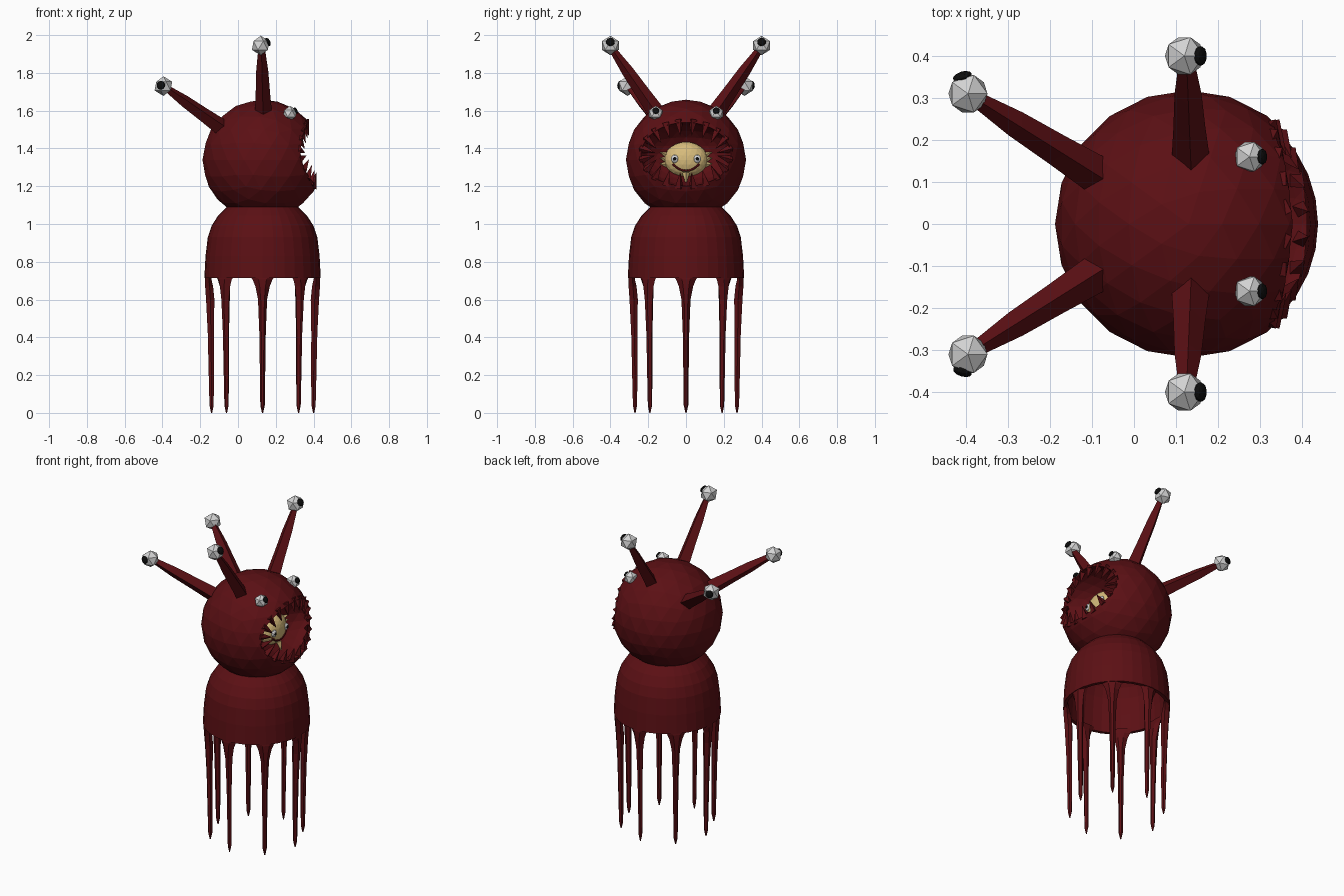
import bpy, bmesh, math
from mathutils import Vector, Matrix

if "Cube" in bpy.data.objects:
    bpy.data.objects.remove(bpy.data.objects["Cube"])

CX, HZ, HR = 0.13, 1.34, 0.318     # body axis, head height, head radius


def material(name, rgb):
    m = bpy.data.materials.new(name)
    m.diffuse_color = (*rgb, 1)
    m.use_nodes = True
    m.node_tree.nodes["Principled BSDF"].inputs["Base Color"].default_value = m.diffuse_color
    return m


RED = material("dark red", (0.105, 0.005, 0.007))
WHITE = material("eye white", (0.65, 0.65, 0.65))
BLACK = material("black", (0.004, 0.004, 0.004))
TAN = material("tan", (0.68, 0.50, 0.20))


def finish(bm, name, mat):
    bmesh.ops.recalc_face_normals(bm, faces=bm.faces)
    me = bpy.data.meshes.new(name)
    bm.to_mesh(me)
    bm.free()
    me.materials.append(mat)
    ob = bpy.data.objects.new(name, me)
    bpy.context.collection.objects.link(ob)
    return ob


def ball(name, mat, loc, size, subdiv=2, facing=None):
    """Ellipsoid; its local z can be turned toward a direction."""
    bm = bmesh.new()
    bmesh.ops.create_icosphere(bm, subdivisions=subdiv, radius=1)
    rot = Vector(facing).to_track_quat('Z', 'Y').to_matrix().to_4x4() if facing else Matrix()
    bm.transform(Matrix.Translation(loc) @ rot @ Matrix.Diagonal((*size, 1)))
    return finish(bm, name, mat)


def loft(name, mat, rings):
    """Skin a list of equal-length point rings and cap both ends."""
    bm = bmesh.new()
    vs = [[bm.verts.new(p) for p in r] for r in rings]
    n = len(vs[0])
    for a, b in zip(vs, vs[1:]):
        for i in range(n):
            bm.faces.new((a[i], a[(i + 1) % n], b[(i + 1) % n], b[i]))
    bm.faces.new(vs[0])
    bm.faces.new(vs[-1])
    return finish(bm, name, mat)


def taper(name, mat, start, end, radii, sides=5):
    """Tapered rod with evenly spaced radii."""
    s, e = Vector(start), Vector(end)
    q = (e - s).to_track_quat('Z', 'Y')
    rings = []
    for k, r in enumerate(radii):
        c = s.lerp(e, k / (len(radii) - 1))
        rings.append([c + q @ Vector((r * math.cos(2 * math.pi * i / sides),
                                      r * math.sin(2 * math.pi * i / sides), 0)) for i in range(sides)])
    return loft(name, mat, rings)


# Head with the mouth hollowed out of it
head = ball("head", RED, (CX, 0, HZ), (HR, HR, HR), 3)
cutter = ball("mouth_cutter", RED, (0.40, 0, 1.37), (0.20, 0.255, 0.17), 3)
mod = head.modifiers.new("mouth", 'BOOLEAN')
mod.operation, mod.object, mod.solver = 'DIFFERENCE', cutter, 'EXACT'
bpy.context.view_layer.objects.active = head
bpy.ops.object.modifier_apply(modifier="mouth")
bpy.data.objects.remove(cutter)

# Teeth around the rim
for i in range(20):
    t = 2 * math.pi * (i + 0.5) / 20
    y, z = 0.228 * math.cos(t), 1.37 + 0.168 * math.sin(t)
    x = CX + math.sqrt(max(0.302 ** 2 - y * y - (z - HZ) ** 2, 0))
    d = Vector((0.25, -0.5 * math.cos(t), -math.sin(t))).normalized()
    p = Vector((x, y, z))
    taper("tooth", RED, p - d * 0.015, p + d * 0.07, (0.024, 0.013, 0.001), 4)

# Hollow bell-shaped body
outer = [(0.19, 1.09), (0.235, 1.045), (0.27, 0.99), (0.29, 0.93), (0.302, 0.83), (0.308, 0.715)]
profile = outer + [(r - 0.02, z) for r, z in reversed(outer)]
SEG = 32
bm = bmesh.new()
cols = [[bm.verts.new((CX + r * math.cos(2 * math.pi * k / SEG), r * math.sin(2 * math.pi * k / SEG), z))
         for r, z in profile] for k in range(SEG)]
for k in range(SEG):
    a, b = cols[k], cols[(k + 1) % SEG]
    for j in range(len(profile)):
        j2 = (j + 1) % len(profile)
        bm.faces.new((a[j], b[j], b[j2], a[j2]))
finish(bm, "body", RED)

# Eight drooping legs: height, half width, outer radius, inner radius
leg_profile = [(0.735, 0.075, 0.300, 0.275), (0.705, 0.052, 0.305, 0.270), (0.67, 0.038, 0.304, 0.262),
               (0.60, 0.024, 0.299, 0.255), (0.42, 0.017, 0.290, 0.258), (0.20, 0.014, 0.285, 0.257),
               (0.04, 0.012, 0.281, 0.259), (0.0, 0.003, 0.273, 0.267)]
for k in range(8):
    a = math.pi * k / 4
    u, v = Vector((math.cos(a), math.sin(a), 0)), Vector((-math.sin(a), math.cos(a), 0))
    rings = []
    for z, w, ro, ri in leg_profile:
        c = Vector((CX, 0, z))
        side = (ro + ri) / 2 - w * w * 1.5
        rings.append([c + u * ro + v * w * 0.4, c + u * side + v * w, c + u * ri + v * w * 0.4,
                      c + u * ri - v * w * 0.4, c + u * side - v * w, c + u * ro - v * w * 0.4])
    loft("leg", RED, rings)


def eye(name, loc, r, look):
    ball(name, WHITE, loc, (r, r, r), 1)
    d = Vector(look).normalized()
    ball(name + "_pupil", BLACK, Vector(loc) + d * r * 0.82, (r * 0.46, r * 0.46, r * 0.24), 2, d)


# Eyes and stalks, mirrored left and right
for s in (-1, 1):
    eye("brow_eye", (0.275, 0.16 * s, 1.585), 0.041, (0.894, 0, 0.447))
    eye("side_eye", (0.12, 0.40 * s, 1.945), 0.052, (0.894, 0, 0.447))
    eye("back_eye", (-0.395, 0.31 * s, 1.73), 0.052, (-0.2764, 0.85 * s, 0.1))
    taper("side_stalk", RED, (0.135, 0.15 * s, 1.58), (0.125, 0.39 * s, 1.925),
          (0.046, 0.038, 0.032, 0.018), 4)
    taper("back_stalk", RED, (-0.085, 0.115 * s, 1.51), (-0.38, 0.30 * s, 1.72),
          (0.046, 0.038, 0.032, 0.018), 4)

# Small smiling face inside the mouth
FX, FZ = 0.235, 1.34
ball("inner_face", TAN, (FX, 0, FZ), (0.07, 0.115, 0.095), 3)
taper("inner_chin", TAN, (FX + 0.05, 0, FZ - 0.07), (FX + 0.07, 0, FZ - 0.13), (0.02, 0.01, 0.001), 4)


def on_face(y, z):
    return FX + 0.07 * math.sqrt(max(0, 1 - (y / 0.115) ** 2 - (z / 0.095) ** 2))


for s in (-1, 1):
    x = on_face(0.06, 0)
    ball("inner_eye", WHITE, (x, 0.06 * s, FZ + 0.005), (0.012, 0.020, 0.022), 2)
    ball("inner_pupil", BLACK, (x + 0.010, 0.06 * s, FZ + 0.005), (0.005, 0.009, 0.010), 2)
    for k in (-1, 0, 1):
        taper("inner_ear_spike", TAN, (FX, 0.10 * s, FZ + 0.025 * k),
              (FX + 0.02, 0.138 * s, FZ + 0.01 + 0.03 * k), (0.018, 0.01, 0.001), 4)

# Smile as a chain of short rods
pts = []
for i in range(9):
    y = -0.07 + 0.14 * i / 8
    z = -0.058 + 0.035 * (y / 0.07) ** 2
    pts.append(Vector((on_face(y, z) + 0.001, y, FZ + z)))
for a, b in zip(pts, pts[1:]):
    taper("smile", RED, a, b, (0.006, 0.006), 5)
